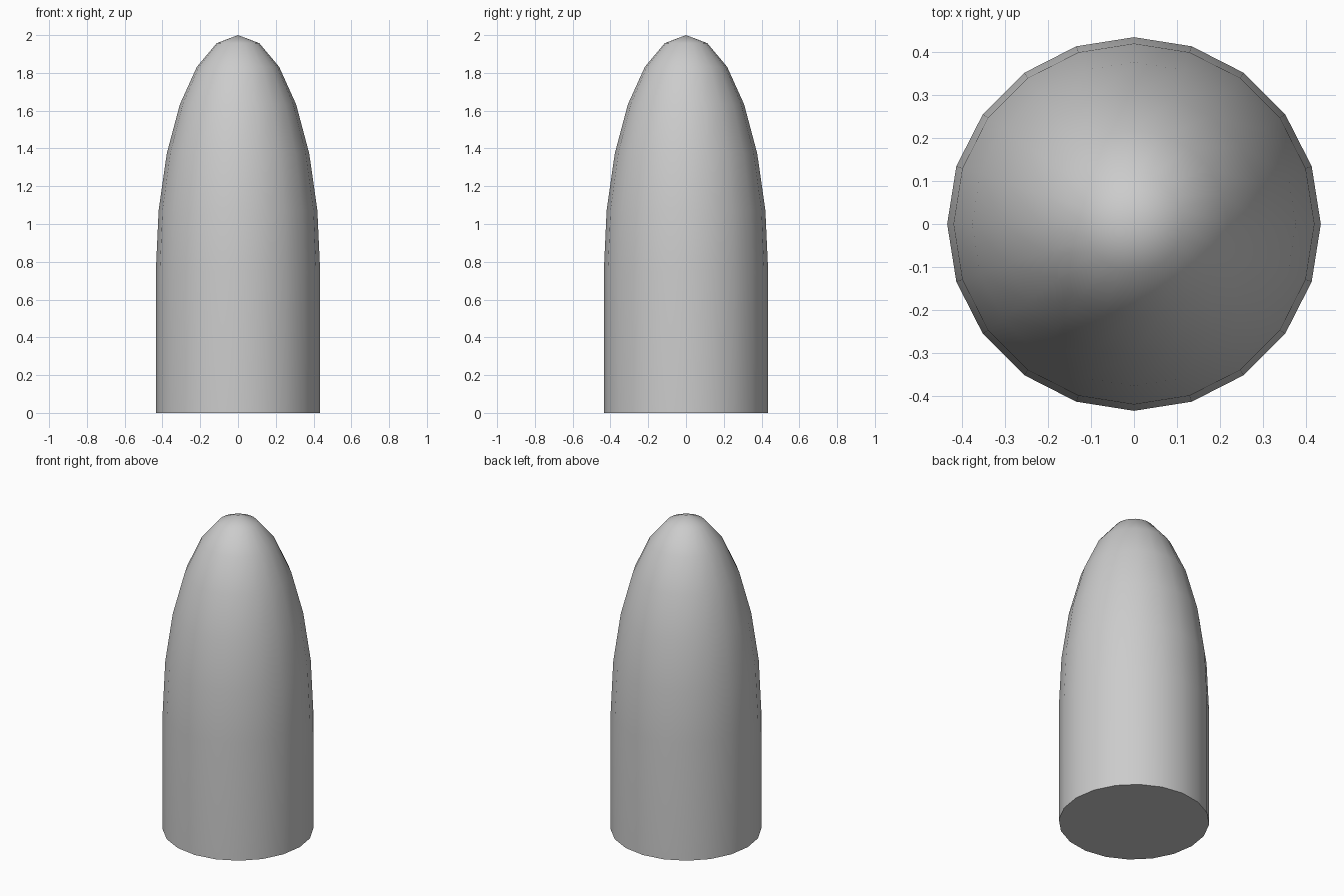
import bpy, bmesh
from math import sin, cos, radians, pi

if "Cube" in bpy.data.objects:
    bpy.data.objects.remove(bpy.data.objects["Cube"])

RADIUS, SHOULDER, HEIGHT, SIDES = 0.435, 0.75, 2.0, 20

# Profile: straight wall, then a quarter ellipse up to the tip
profile = [(RADIUS, 0.0)]
for deg in range(0, 90, 15):
    a = radians(deg)
    profile.append((RADIUS * cos(a), SHOULDER + (HEIGHT - SHOULDER) * sin(a)))

# Rings of the lathe
bm = bmesh.new()
rings = [[bm.verts.new((r * cos(2 * pi * i / SIDES), r * sin(2 * pi * i / SIDES), z))
          for i in range(SIDES)] for r, z in profile]
tip = bm.verts.new((0, 0, HEIGHT))

# Walls, nose tip and flat base
for i in range(SIDES):
    j = (i + 1) % SIDES
    for low, high in zip(rings, rings[1:]):
        bm.faces.new((low[i], low[j], high[j], high[i]))
    bm.faces.new((rings[-1][i], rings[-1][j], tip))
bm.faces.new(rings[0][::-1])

mesh = bpy.data.meshes.new("bullet_body")
bm.to_mesh(mesh)
bm.free()
body = bpy.data.objects.new("bullet_body", mesh)
bpy.context.collection.objects.link(body)

# Smooth sides, sharp base edge
bpy.context.view_layer.objects.active = body
body.select_set(True)
bpy.ops.object.shade_smooth_by_angle(angle=radians(50))
